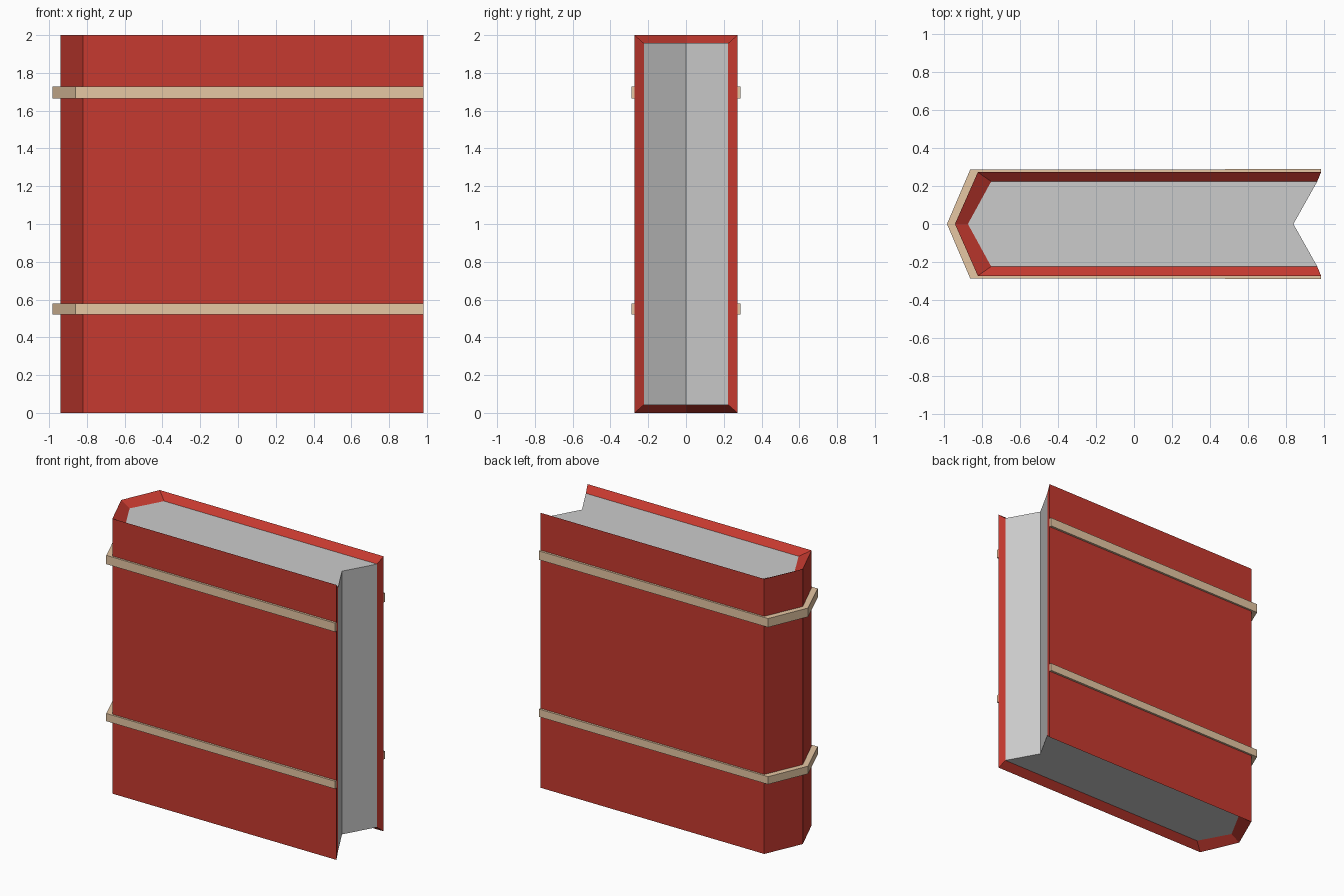
import bpy
import bmesh

if "Cube" in bpy.data.objects:
    bpy.data.objects.remove(bpy.data.objects["Cube"])

# Plan profiles (x, y), running from the front board round the spine to the back board
OUTER = [(0.982, -0.272), (-0.82, -0.272), (-0.94, 0), (-0.82, 0.272), (0.982, 0.272)]
INNER = [(0.962, -0.223), (-0.75, -0.223), (-0.872, 0), (-0.75, 0.223), (0.962, 0.223)]
BAND = [(0.982, -0.288), (-0.86, -0.286), (-0.982, 0), (-0.86, 0.286), (0.982, 0.288)]
RIM = 0.043
HEIGHT = 2.0


def material(name, rgb):
    mat = bpy.data.materials.new(name)
    mat.diffuse_color = (*rgb, 1)
    mat.use_nodes = True
    mat.node_tree.nodes["Principled BSDF"].inputs["Base Color"].default_value = mat.diffuse_color
    return mat


def finish(name, bm, mat=None):
    mesh = bpy.data.meshes.new(name)
    bm.to_mesh(mesh)
    bm.free()
    obj = bpy.data.objects.new(name, mesh)
    bpy.context.collection.objects.link(obj)
    if mat:
        mesh.materials.append(mat)
    return obj


def row(bm, profile, z):
    return [bm.verts.new((x, y, z)) for x, y in profile]


def wrap(name, rows, mat):
    """Open shell bridging stacked profiles, with a quad closing each fore-edge end."""
    bm = bmesh.new()
    rings = [row(bm, profile, z) for profile, z in rows]
    for a, b in zip(rings, rings[1:]):
        for i in range(len(a) - 1):
            bm.faces.new((a[i], a[i + 1], b[i + 1], b[i]))
    bm.faces.new([r[0] for r in rings])
    bm.faces.new([r[-1] for r in reversed(rings)])
    bmesh.ops.recalc_face_normals(bm, faces=bm.faces)
    # Point the front board outwards
    bm.faces.ensure_lookup_table()
    front = min(bm.faces, key=lambda f: f.calc_center_median().y)
    if front.normal.y > 0:
        bmesh.ops.reverse_faces(bm, faces=bm.faces)
    return finish(name, bm, mat)


red = material("cover_red", (0.565, 0.042, 0.029))
tan = material("band_tan", (0.79, 0.57, 0.37))

# Cover: outer walls with a rim sloping in to the pages on every edge
wrap("cover", [(INNER, RIM), (OUTER, 0), (OUTER, HEIGHT), (INNER, HEIGHT - RIM)], red)

# Raised bands wrapping the boards and spine
for name, z0, z1 in (("lower_band", 0.522, 0.578), ("upper_band", 1.664, 1.728)):
    wrap(name, [(OUTER, z0), (BAND, z0), (BAND, z1), (OUTER, z1)], tan)

# Page block: inner profile with a V-shaped fore edge
bm = bmesh.new()
base = bm.faces.new(row(bm, INNER + [(0.837, 0)], RIM))
top = bmesh.ops.extrude_face_region(bm, geom=[base], use_keep_orig=True)["geom"]
bmesh.ops.translate(bm, vec=(0, 0, HEIGHT - 2 * RIM),
                    verts=[g for g in top if isinstance(g, bmesh.types.BMVert)])
bmesh.ops.recalc_face_normals(bm, faces=bm.faces)
finish("pages", bm)
